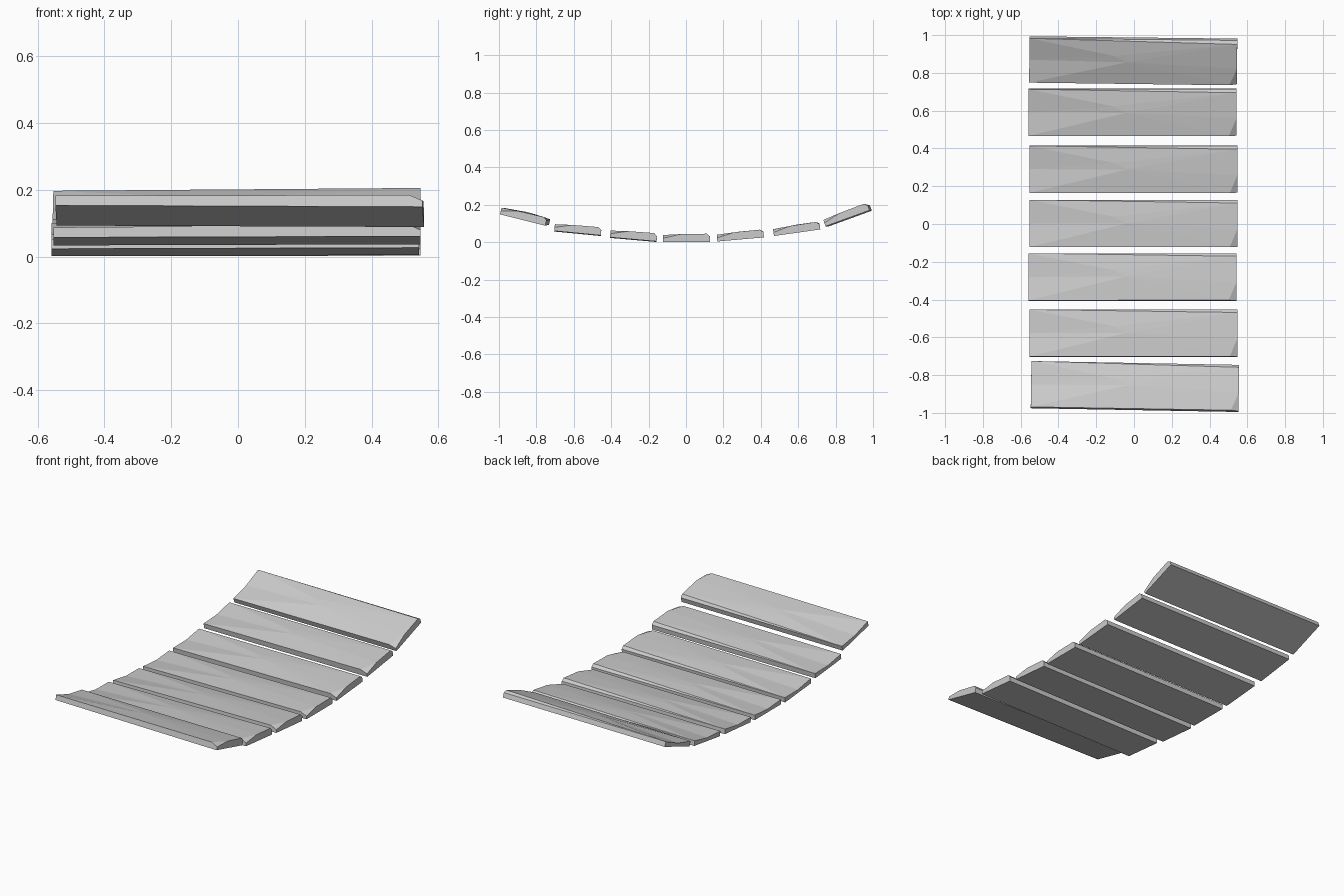
import bpy
from mathutils import Euler
from math import radians

# One hewn plank: flat underside, faceted top, split notch at -x, chipped corner at +x
L, W = 0.55, 0.125
VERTS = [
    (-L, -W, 0), (L, -W, 0), (L, W, 0), (-L, W, 0),      # 0-3 underside
    (-L, W, .030), (-L, 0, .020), (-L, -W, .030),        # 4-6 left end, notched
    (-.105, .035, .041), (-.035, 0, .042),               # 7-8 ridge points
    (L, .108, .043), (L, W, .028),                       # 9-10 right bevel
    (L - .04, -W, .036), (L, -W, .019), (L, -.03, .041), # 11-13 corner chip
]
FACES = [
    (0, 3, 2, 1), (0, 1, 12, 11, 6), (2, 3, 4, 10),
    (3, 0, 6, 5, 4), (1, 2, 10, 9, 13, 12),
    (4, 5, 7), (5, 8, 7), (5, 6, 8), (6, 11, 8), (11, 13, 8),
    (11, 12, 13), (8, 13, 9), (7, 8, 9), (4, 7, 9), (4, 9, 10),
]

# Sagging row: centre x, y, underside z, tilt (deg), yaw, pitch
ROW = [
    (.005, -.864, .121, -14, -.018, .004),
    (-.003, -.580, .047, -5.5, .000, -.003),
    (-.008, -.282, .014, -5, .000, -.003),
    (-.003, .003, .002, 0, .000, -.001),
    (-.003, .292, .015, 5, .000, .000),
    (-.008, .594, .052, 8, .000, .002),
    (-.004, .870, .127, 20, -.011, -.002),
]

for i, (x, y, z, tilt, yaw, pitch) in enumerate(ROW, 1):
    mesh = bpy.data.meshes.new(f"plank_{i}")
    mesh.from_pydata(VERTS, [], FACES)
    plank = bpy.data.objects.new(f"plank_{i}", mesh)
    plank.location = (x, y, z)
    plank.rotation_euler = Euler((radians(tilt), pitch, yaw))
    bpy.context.collection.objects.link(plank)
